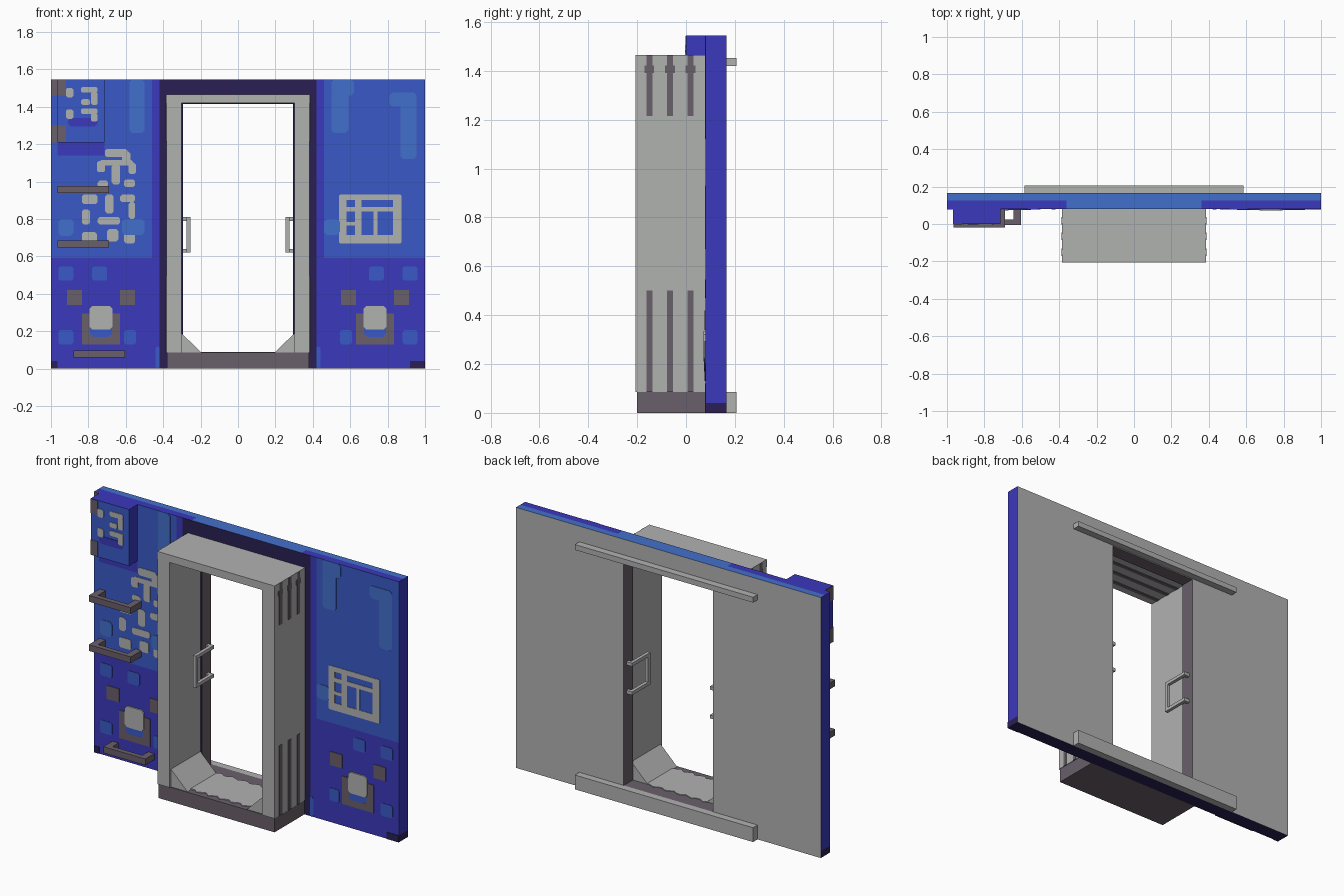
import bpy, bmesh, math
from mathutils import Matrix, Vector

if "Cube" in bpy.data.objects:
    bpy.data.objects.remove(bpy.data.objects["Cube"])


def material(name, hexa):
    lin = [((c / 255 + 0.055) / 1.055) ** 2.4 for c in bytes.fromhex(hexa)]
    m = bpy.data.materials.new(name)
    m.diffuse_color = (*lin, 1)
    m.use_nodes = True
    m.node_tree.nodes["Principled BSDF"].inputs["Base Color"].default_value = m.diffuse_color
    return m


GREY = material("light grey", "b0b2b0")
BROWN = material("dull brown", "6a606a")
BLUE = material("mid blue", "3a5ac8")
LIGHT = material("light blue", "4270cc")
INDIGO = material("indigo", "3b38bc")
NAVY = material("navy", "2a2054")


def finish(name, bm, mats):
    bmesh.ops.recalc_face_normals(bm, faces=bm.faces)
    me = bpy.data.meshes.new(name)
    bm.to_mesh(me)
    bm.free()
    for m in mats:
        me.materials.append(m)
    ob = bpy.data.objects.new(name, me)
    bpy.context.collection.objects.link(ob)
    return ob


def add_box(bm, x0, x1, y0, y1, z0, z1):
    size = Matrix.Diagonal((x1 - x0, y1 - y0, z1 - z0, 1))
    mid = Matrix.Translation(((x0 + x1) / 2, (y0 + y1) / 2, (z0 + z1) / 2))
    bmesh.ops.create_cube(bm, size=1, matrix=mid @ size)


def boxes(name, mat, *dims):
    bm = bmesh.new()
    for d in dims:
        add_box(bm, *d)
    return finish(name, bm, [mat])


def add_prism(bm, pts, offset):
    """Polygon extruded along the offset vector."""
    a = [bm.verts.new(p) for p in pts]
    b = [bm.verts.new(Vector(p) + Vector(offset)) for p in pts]
    bm.faces.new(a)
    bm.faces.new(b[::-1])
    for i in range(len(a)):
        j = (i + 1) % len(a)
        bm.faces.new((a[i], a[j], b[j], b[i]))


def plates(name, mat, rects, y=0.08, t=0.003, c=0.015, mirror=False):
    """Thin painted patches (x0, x1, z0, z1) with clipped corners on a front face."""
    bm = bmesh.new()
    if mirror:
        rects = rects + [(-x1, -x0, z0, z1) for x0, x1, z0, z1 in rects]
    for x0, x1, z0, z1 in rects:
        if c:
            o = [(x0 + c, z0), (x1 - c, z0), (x1, z0 + c), (x1, z1 - c),
                 (x1 - c, z1), (x0 + c, z1), (x0, z1 - c), (x0, z0 + c)]
        else:
            o = [(x0, z0), (x1, z0), (x1, z1), (x0, z1)]
        add_prism(bm, [(x, y, z) for x, z in o], (0, -t, 0))
    return finish(name, bm, [mat])


# Wall slab with doorway: grid of cells, extruded in two layers, coloured by rule
WALL_MATS = [GREY, BROWN, BLUE, LIGHT, INDIGO, NAVY]
xs = [-1, -.46, -.42, -.36, -.293, .293, .36, .42, .46, 1]
zs = [0, .04, .085, .59, 1.415, 1.545]
bm = bmesh.new()
grid = [[bm.verts.new((x, .08, z)) for z in zs] for x in xs]
for i in range(len(xs) - 1):
    for j in range(len(zs) - 1):
        if not (xs[i] == -.293 and j in (2, 3)):
            bm.faces.new((grid[i][j], grid[i + 1][j], grid[i + 1][j + 1], grid[i][j + 1]))
layer = bm.faces[:]
for depth, keep in ((.045, True), (.04, False)):
    r = bmesh.ops.extrude_face_region(bm, geom=layer, use_keep_orig=keep)["geom"]
    bmesh.ops.translate(bm, vec=(0, depth, 0),
                        verts=[v for v in r if isinstance(v, bmesh.types.BMVert)])
    if not keep:
        bmesh.ops.delete(bm, geom=[f for f in layer if f.is_valid], context='FACES_ONLY')
    layer = [f for f in r if isinstance(f, bmesh.types.BMFace)]
bmesh.ops.recalc_face_normals(bm, faces=bm.faces)
for f in bm.faces:
    c, n = f.calc_center_median(), f.normal
    ax = abs(c.x)
    if n.y > .5:
        k = GREY
    elif n.y < -.5:
        k = NAVY if ax < .42 else INDIGO if ax < .46 or c.z < .59 else BLUE
    elif c.z > 1.54:
        k = INDIGO if ax > .36 and c.y < .125 else LIGHT
    elif c.z < .001:
        k = NAVY
    elif ax > .99:
        k = NAVY if c.z < .04 else INDIGO
    else:
        k = BROWN
    f.material_index = WALL_MATS.index(k)
finish("wall", bm, WALL_MATS)

# Door frame, base step and rear rails
boxes("door_frame", GREY,
      (-.383, -.303, -.207, .08, .085, 1.42), (.303, .383, -.207, .08, .085, 1.42),
      (-.385, .385, -.207, .08, 1.42, 1.465))
boxes("base_step", BROWN, (-.38, .38, -.2, .08, 0, .085))
boxes("rear_rails", GREY, (-.585, .585, .165, .207, 0, .085),
      (-.585, .585, .165, .207, 1.42, 1.452))

# Sloped corner gussets at the foot of the frame
bm = bmesh.new()
for s in (-1, 1):
    add_prism(bm, [(s * .303, -.195, .085), (s * .195, -.195, .085), (s * .303, -.195, .19)],
              (0, .275, 0))
finish("corner_gussets", bm, [GREY])

# Worn tread with wavy edges on the step
bm = bmesh.new()
n = 17
front = [(-.2 + .4 * i / (n - 1), -.165 + .012 * math.sin(i * 2.1), .085) for i in range(n)]
back = [(x, .085 + .01 * math.sin(i * 1.9), .085) for i, (x, _, _) in enumerate(front)]
add_prism(bm, front + back[::-1], (0, 0, .004))
finish("step_tread", bm, [GREY])

# Brown stripes on the outside of the frame and on its ceiling
stripes = []
for y in (-.15, -.065, .018):
    for x0, x1 in ((-.387, -.383), (.383, .387)):
        stripes += [(x0, x1, y - .012, y + .012, .085, .5),
                    (x0, x1, y - .012, y + .012, 1.215, 1.465),
                    (x0, x1, y - .02, y + .02, 1.39, 1.422)]
    stripes.append((-.303, .303, y - .012, y + .012, 1.417, 1.42))
boxes("frame_stripes", BROWN, *stripes)

# Doorway pull handles
parts = []
for s in (-1, 1):
    a, b = sorted((s * .255, s * .275))
    p, q = sorted((s * .275, s * .295))
    parts.append((a, b, -.03, -.01, .62, .81))
    for z in (.62, .79):
        parts.append((a, b, -.01, .14, z, z + .02))
        parts.append((p, q, .12, .14, z, z + .02))
boxes("door_handles", GREY, *parts)

# Grab bars on the left panel
parts = []
for x0, x1, z, y in ((-.965, -.69, .94, -.02), (-.965, -.69, .648, -.02), (-.88, -.605, .06, -.005)):
    parts.append((x0, x1, y, y + .03, z, z + .037))
    for x in (x0, x1 - .04):
        parts.append((x, x + .04, y + .03, .08, z, z + .037))
boxes("grab_bars", BROWN, *parts)

# Control box at the upper left
box = boxes("control_box", INDIGO, (-.965, -.715, 0, .08, 1.21, 1.545))
box.data.materials.append(BLUE)
for f in box.data.polygons:
    f.material_index = int(f.normal.y < -.5)
plates("box_corner_patches", BROWN, [(-.966, -.92, 1.46, 1.543), (-.966, -.92, 1.212, 1.3)], y=0, c=0)
boxes("box_side_patches", BROWN, (-.968, -.965, 0, .078, 1.46, 1.543), (-.968, -.965, 0, .078, 1.212, 1.3))
plates("wall_corner_patches", BROWN, [(-1, -.965, 1.46, 1.545), (-1, -.965, 1.21, 1.3)], c=0)
plates("box_band", INDIGO, [(-.91, -.75, 1.295, 1.34)], y=0)
plates("box_marks", GREY, [(-.92, -.88, 1.45, 1.5), (-.84, -.75, 1.475, 1.505), (-.785, -.75, 1.41, 1.48),
                           (-.84, -.79, 1.41, 1.44), (-.92, -.88, 1.335, 1.385),
                           (-.84, -.75, 1.36, 1.39), (-.785, -.75, 1.32, 1.365)],
       y=0, t=.005, c=.008)
plates("below_box_patch", INDIGO, [(-.965, -.715, 1.14, 1.21)], c=0)

# Worn paint patches on both upper panels
plates("upper_patches", LIGHT, [(-.58, -.5, 1.26, 1.545), (-.96, -.88, .71, .8), (-.62, -.5, .715, .8),
                                (.5, .62, 1.46, 1.545), (.5, .59, 1.26, 1.48), (.87, .955, 1.12, 1.47),
                                (.81, .955, 1.4, 1.475), (.46, .545, .715, .8)])

# Abstract worn marks on the left panel
plates("left_marks", GREY, [
    (-.71, -.59, 1.13, 1.175), (-.62, -.575, 1.1, 1.16), (-.755, -.71, 1.05, 1.11),
    (-.74, -.56, 1.085, 1.115), (-.585, -.545, 1.04, 1.1), (-.675, -.63, .985, 1.09),
    (-.75, -.695, .97, 1.005), (-.61, -.55, .97, 1.01), (-.835, -.75, .88, .93),
    (-.71, -.665, .83, .93), (-.63, -.55, .89, .93), (-.585, -.55, .8, .89),
    (-.835, -.79, .77, .85), (-.75, -.63, .77, .81), (-.7, -.64, .68, .745),
    (-.61, -.55, .67, .76), (-.835, -.755, .67, .73)], c=.01)

# Grey window grid on the right panel
plates("right_grid", GREY, [
    (.54, .875, .9, .93), (.54, .875, .67, .715), (.54, .58, .67, .93), (.83, .875, .67, .93),
    (.625, .66, .69, .92), (.56, .85, .84, .865), (.725, .745, .69, .85), (.56, .65, .765, .785)], c=.006)

# Lower panel fittings, the same on both sides
plates("lower_blue_patches", BLUE, [(.7, .78, .47, .545), (.88, .96, .47, .545), (.88, .96, .13, .205),
                                    (.545, .61, .13, .205), (.42, .44, 0, .12)], c=.009, mirror=True)
plates("lower_brown_plates", BROWN, [(.55, .63, .34, .42), (.835, .915, .34, .42), (.63, .835, .13, .295)],
       c=0, t=.004, mirror=True)
plates("latch_recess", BLUE, [(.675, .79, .17, .23)], t=.006, mirror=True)
plates("latch", GREY, [(.67, .795, .21, .335)], t=.008, mirror=True)
plates("bottom_corners", NAVY, [(-1, -.965, 0, .04), (.92, 1, 0, .04)], c=0)
